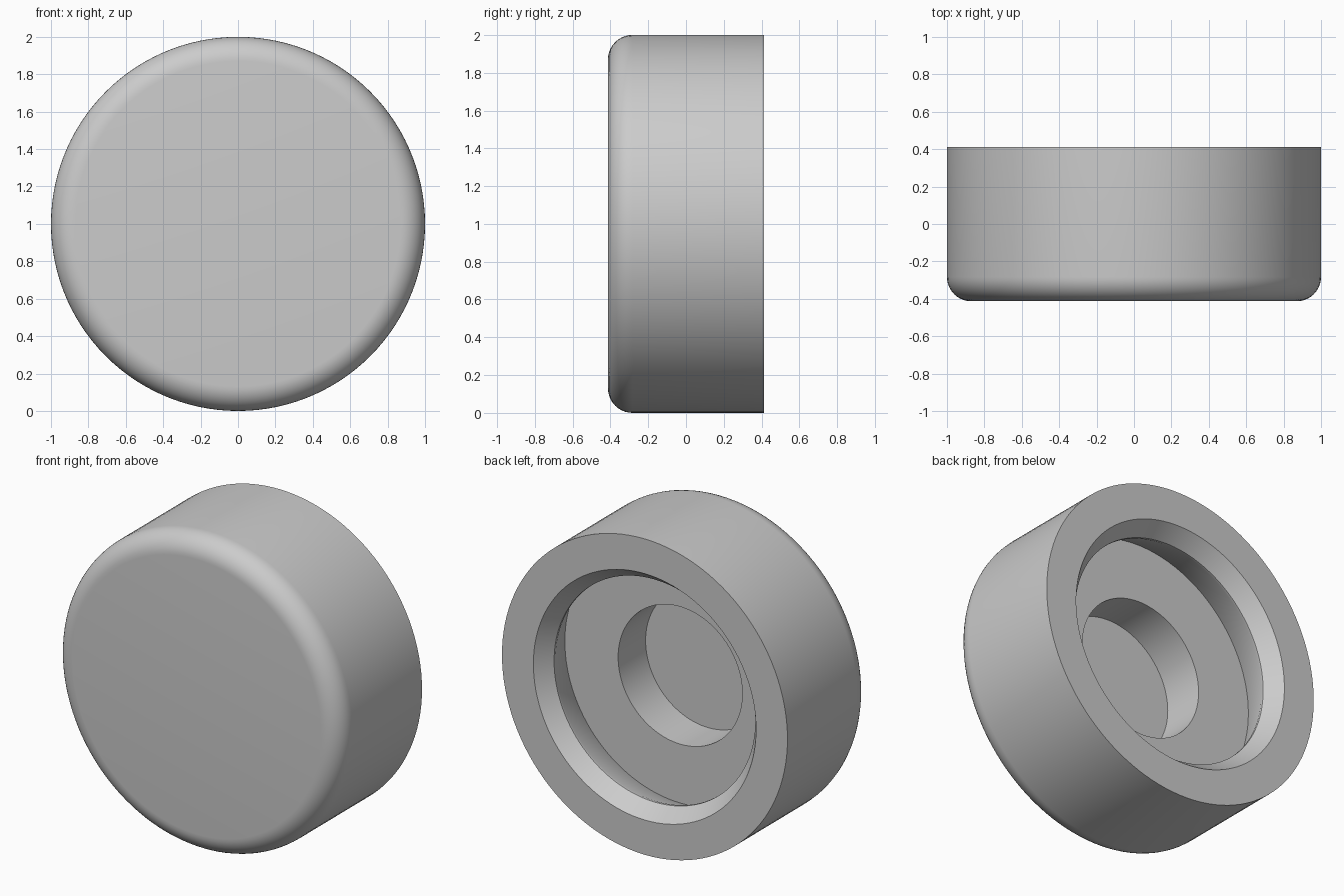
import bpy, bmesh, math
from mathutils import Vector

cube = bpy.data.objects.get("Cube")
if cube:
    bpy.data.objects.remove(cube, do_unlink=True)

SEGMENTS = 120
HALF = 0.413
FILLET = 0.13
FILLET_STEPS = 10


def make_material(name, color):
    mat = bpy.data.materials.new(name)
    mat.use_nodes = True
    mat.diffuse_color = color
    mat.node_tree.nodes["Principled BSDF"].inputs["Base Color"].default_value = color
    return mat


def lathe(name, profile, mat):
    """Turn (radius, y) points around the y axis and cap both ends."""
    bm = bmesh.new()
    rings = []
    for radius, y in profile:
        ring = []
        for i in range(SEGMENTS):
            a = math.tau * i / SEGMENTS
            ring.append(bm.verts.new(Vector((radius * math.cos(a), y, radius * math.sin(a)))))
        rings.append(ring)
    for a, b in zip(rings, rings[1:]):
        for i in range(SEGMENTS):
            j = (i + 1) % SEGMENTS
            bm.faces.new((a[i], a[j], b[j], b[i]))
    bm.faces.new(rings[0])
    bm.faces.new(rings[-1])
    bmesh.ops.recalc_face_normals(bm, faces=bm.faces)
    mesh = bpy.data.meshes.new(name)
    bm.to_mesh(mesh)
    bm.free()
    mesh.materials.append(mat)
    obj = bpy.data.objects.new(name, mesh)
    bpy.context.collection.objects.link(obj)
    return obj


# Rounded front edge, from the flat face out to the side wall
profile = []
for k in range(FILLET_STEPS + 1):
    a = math.pi / 2 * k / FILLET_STEPS
    profile.append((1 - FILLET + FILLET * math.sin(a), -HALF + FILLET * (1 - math.cos(a))))

# Back rim, chamfered lip, undercut recess and central blind hole (radius, depth)
recess = [(1, 0), (0.78, 0), (0.705, 0.1), (0.705, 0.115),
          (0.808, 0.355), (0.435, 0.355), (0.435, 0.63)]
profile += [(radius, HALF - depth) for radius, depth in recess]

grey = make_material("light grey", (0.6, 0.6, 0.6, 1))
cap = lathe("round_cap", profile, grey)
cap.location.z = 1

# Smooth round surfaces with crisp rims
bpy.ops.object.select_all(action="DESELECT")
cap.select_set(True)
bpy.context.view_layer.objects.active = cap
bpy.ops.object.shade_smooth_by_angle(angle=math.radians(25))
